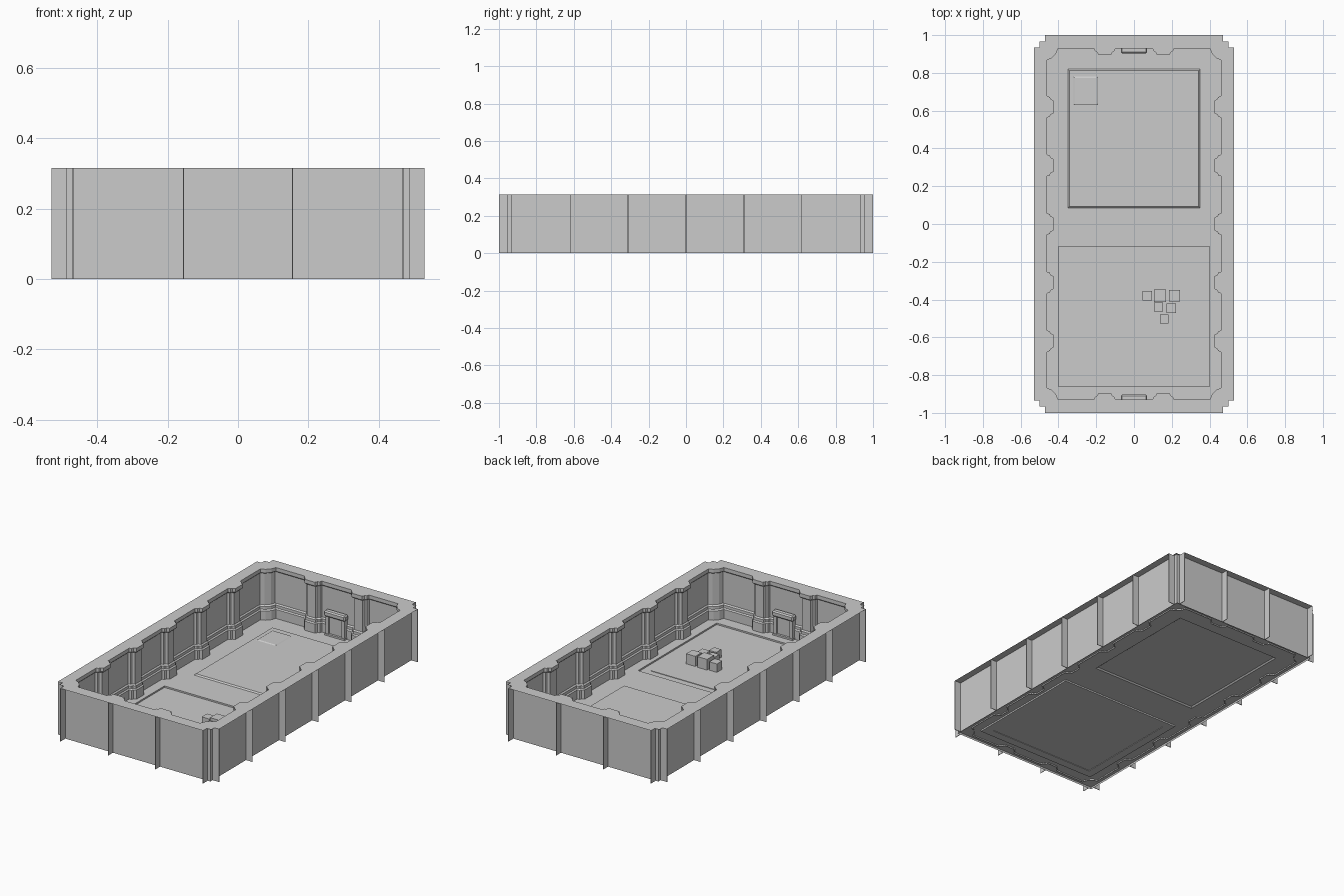
import bpy, bmesh

if "Cube" in bpy.data.objects:
    bpy.data.objects.remove(bpy.data.objects["Cube"])

H = 0.315            # overall height
FLOOR = 0.012        # main floor level
BAYS_Y = [-0.62, -0.31, 0.0, 0.31, 0.62]
BAYS_X = [0.155, -0.155]


def finish(name, bm):
    me = bpy.data.meshes.new(name)
    bm.to_mesh(me)
    bm.free()
    ob = bpy.data.objects.new(name, me)
    bpy.context.collection.objects.link(ob)
    return ob


def stack(name, levels, cap=False):
    """Skin a list of (outline, z) levels; optionally cap the last one."""
    bm = bmesh.new()
    rings = [[bm.verts.new((x, y, z)) for x, y in pts] for pts, z in levels]
    for a, b in zip(rings, rings[1:]):
        n = len(a)
        for i in range(n):
            j = (i + 1) % n
            bm.faces.new((a[i], a[j], b[j], b[i]))
    if cap:
        bm.faces.new(rings[-1])
    return finish(name, bm)


def sheet(name, outlines, z):
    """Flat sheet: first outline is the border, the rest are holes."""
    bm = bmesh.new()
    edges = []
    for pts in outlines:
        vs = [bm.verts.new((x, y, z)) for x, y in pts]
        edges += [bm.edges.new((vs[i - 1], vs[i])) for i in range(len(vs))]
    bmesh.ops.triangle_fill(bm, edges=edges, use_beauty=True, normal=(0, 0, 1))
    for f in bm.faces:
        f.normal_update()
        if f.normal.z < 0:
            f.normal_flip()
    bmesh.ops.dissolve_limit(bm, angle_limit=0.01, verts=bm.verts, edges=bm.edges)
    return finish(name, bm)


def box(name, x0, x1, y0, y1, z0, z1, bevel=0):
    bm = bmesh.new()
    bmesh.ops.create_cube(bm, size=1)
    for v in bm.verts:
        v.co = ((x0 + x1) / 2 + v.co.x * (x1 - x0),
                (y0 + y1) / 2 + v.co.y * (y1 - y0),
                (z0 + z1) / 2 + v.co.z * (z1 - z0))
    if bevel:
        bmesh.ops.bevel(bm, geom=bm.edges[:], offset=bevel, segments=1, affect='EDGES')
    return finish(name, bm)


def rect(x0, x1, y0, y1):
    return [(x0, y0), (x1, y0), (x1, y1), (x0, y1)]


def spin(pts):
    return pts + [(-x, -y) for x, y in pts]


def inner(w, k):
    """Inner wall outline with stepped pillars; w pushes it outward, k narrows pillars."""
    half = [(-0.057, 0), (-0.052, 0.014), (-0.041, 0.019), (-0.034, 0.034)]
    pillar = half + [(-u, d) for u, d in reversed(half)]
    pts = [(0.46 + w - d, y + u * k) for y in BAYS_Y for u, d in pillar]
    pts += [(x + w, y + w) for x, y in
            [(0.46, 0.868), (0.435, 0.878), (0.412, 0.903), (0.402, 0.93)]]
    pts += [(x - u * k, 0.93 + w - d) for x in BAYS_X for u, d in pillar]
    pts += [(x - w, y + w) for x, y in
            [(-0.402, 0.93), (-0.412, 0.903), (-0.435, 0.878), (-0.46, 0.868)]]
    return spin(pts)


# interior walls: lip, recessed panels with pillars, plinth
lip = inner(0, 1)
stack("inner_walls", [(lip, H), (lip, 0.293), (inner(0.006, 0.93), 0.287),
                      (inner(0.014, 0.85), 0.283), (inner(0.014, 0.85), 0.095),
                      (inner(0.007, 0.93), 0.088), (inner(0.007, 0.93), 0.072),
                      (lip, 0.066), (lip, 0.004)])

# top rim with stepped corners
rim = spin([(0.53, -0.935), (0.53, 0.935), (0.50, 0.935), (0.50, 0.965), (0.47, 0.965),
            (0.47, 1.0), (-0.47, 1.0), (-0.47, 0.965), (-0.50, 0.965), (-0.50, 0.935)])
sheet("top_rim", [rim, lip], H)

# outer wall skin
WX, WY = 0.488, 0.956
skin = rect(-WX, WX, -WY, WY)
stack("outer_walls", [(skin, 0), (skin, H)])

# outside fins between wall modules
T = 0.0015
for s in (-1, 1):
    for y in [-0.9335] + BAYS_Y + [0.9335]:
        a, b = sorted((s * WX, s * 0.53))
        box("side_fin", a, b, y - T, y + T, 0, H)
    for x in (-0.4685, -0.155, 0.155, 0.4685):
        a, b = sorted((s * WY, s * 1.0))
        box("end_fin", x - T, x + T, a, b, 0, H)

# floor sheet with a sunken front bay and a raised rear bay
front = rect(-0.40, 0.40, -0.86, -0.12)
rear = rect(-0.35, 0.35, 0.085, 0.82)
sheet("floor", [skin, front, rear], FLOOR)
front_in = rect(-0.35, 0.35, -0.81, -0.17)
stack("front_bay", [(front, FLOOR), (front, 0.003), (front_in, 0.003),
                    (front_in, 0.006)], cap=True)
rear_in = rect(-0.342, 0.342, 0.093, 0.812)
stack("rear_bay", [(rear, FLOOR), (rear_in, 0.019)], cap=True)
hatch = rect(-0.32, -0.19, 0.63, 0.78)
hatch_in = rect(-0.314, -0.196, 0.636, 0.774)
stack("floor_hatch", [(hatch, 0.019), (hatch_in, 0.023)], cap=True)

# doors at both ends
for s in (-1, 1):
    def part(name, x0, x1, d0, z0, z1, bevel=0):
        a, b = sorted((s * d0, s * 0.94))
        box(name, x0, x1, a, b, z0, z1, bevel)
    part("door_lintel", -0.07, 0.07, 0.903, 0.125, 0.158, 0.007)
    part("door_leaf", -0.045, 0.045, 0.921, FLOOR, 0.125)
    part("door_step", -0.065, 0.065, 0.908, FLOOR, 0.022)
    for m in (-1, 1):
        part("door_post", m * 0.053 - 0.009, m * 0.053 + 0.009, 0.912, 0.02, 0.126)

# cluster of crates
for x, y, s in [(0.07, -0.38, 0.05), (0.137, -0.38, 0.064), (0.214, -0.38, 0.06),
                (0.13, -0.44, 0.049), (0.197, -0.446, 0.05), (0.16, -0.503, 0.047)]:
    h = s / 2
    box("crate", x - h, x + h, y - h, y + h, 0.006, 0.006 + s)
